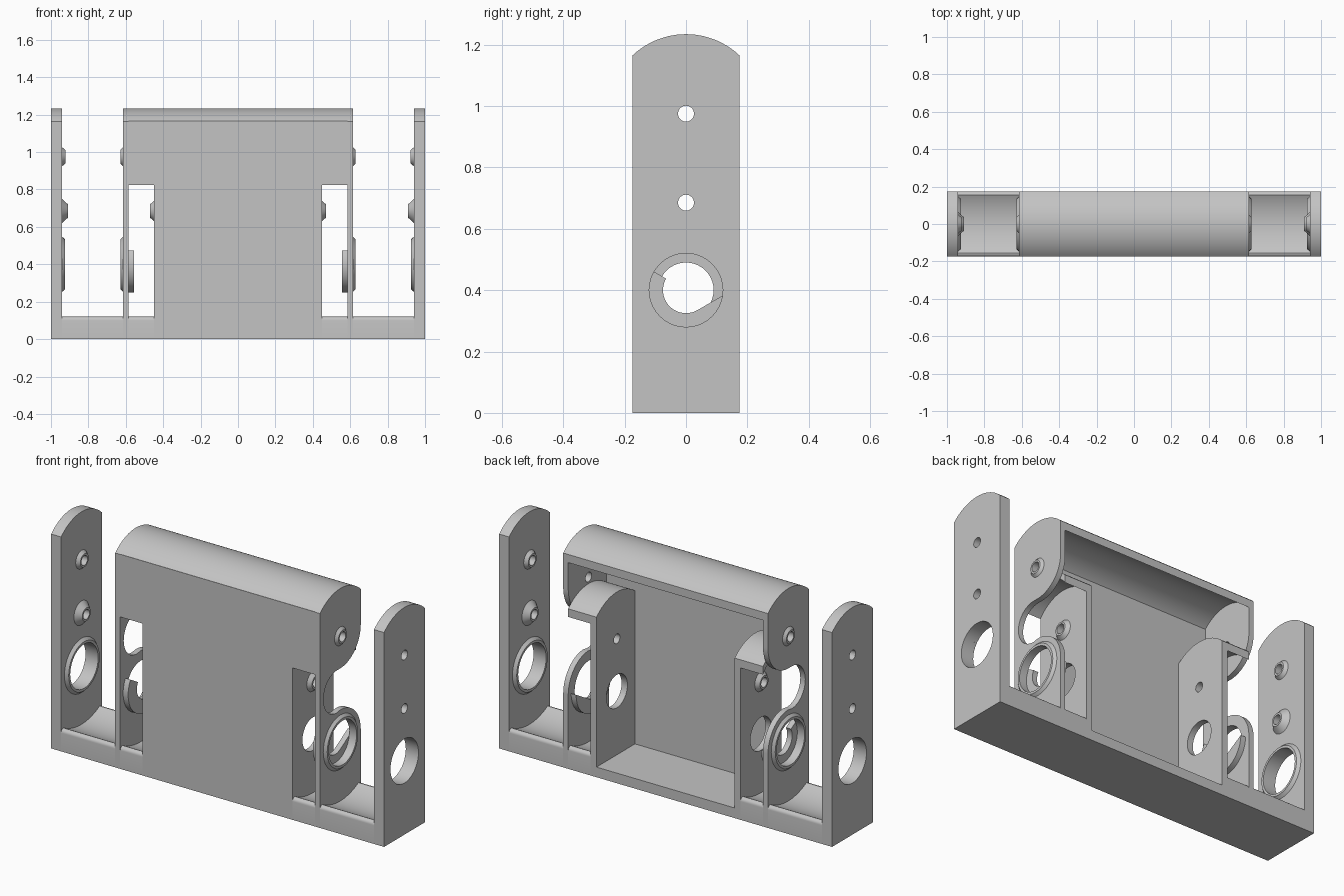
import bpy, bmesh
from math import sin, cos, pi, radians, sqrt
from mathutils import Matrix

if "Cube" in bpy.data.objects:
    bpy.data.objects.remove(bpy.data.objects["Cube"])

grey = bpy.data.materials.new("plain_grey")
grey.use_nodes = True
color = (0.55, 0.55, 0.55, 1)
grey.diffuse_color = color
grey.node_tree.nodes["Principled BSDF"].inputs["Base Color"].default_value = color

HALF = 0.175           # half depth of the whole frame
SHAFT, LOW_PIN, HIGH_PIN = 0.40, 0.685, 0.975
DOME = 0.254           # radius of the rounded plate tops
# Profile points are (y, z); local axes are turned so that extrusion runs along x
TURN = Matrix(((0, 0, 1, 0), (1, 0, 0, 0), (0, 1, 0, 0), (0, 0, 0, 1)))


def arc(cy, cz, r, start, end, n=24):
    angles = [radians(start + (end - start) * i / n) for i in range(n + 1)]
    return [(cy + r * cos(a), cz + r * sin(a)) for a in angles]


def hole(z, r):
    return arc(0, z, r, 0, 360, 40)[:-1]


def dome(z, r=DOME, flip=False):
    """Shallow arc over the full depth, from back to front."""
    pts = []
    for i in range(25):
        y = HALF - 2 * HALF * i / 24
        pts.append((y, z + sqrt(r * r - y * y)))
    return pts[::-1] if flip else pts


def finish(obj):
    obj.data.materials.clear()
    obj.data.materials.append(grey)
    bpy.ops.object.select_all(action='DESELECT')
    obj.select_set(True)
    bpy.context.view_layer.objects.active = obj
    bpy.ops.object.shade_smooth_by_angle(angle=radians(25))


def extrude(name, x0, x1, outline, holes=()):
    """Extrude a (y, z) outline with holes between two x positions."""
    curve = bpy.data.curves.new(name, 'CURVE')
    curve.dimensions = '2D'
    curve.fill_mode = 'BOTH'
    curve.extrude = abs(x1 - x0) / 2
    for pts in [outline, *holes]:
        spline = curve.splines.new('POLY')
        spline.points.add(len(pts) - 1)
        for p, (y, z) in zip(spline.points, pts):
            p.co = (y, z, 0, 1)
        spline.use_cyclic_u = True
    obj = bpy.data.objects.new(name, curve)
    bpy.context.collection.objects.link(obj)
    obj.matrix_world = Matrix.Translation(((x0 + x1) / 2, 0, 0)) @ TURN
    bpy.ops.object.select_all(action='DESELECT')
    obj.select_set(True)
    bpy.context.view_layer.objects.active = obj
    bpy.ops.object.convert(target='MESH')
    obj = bpy.context.view_layer.objects.active
    bm = bmesh.new()
    bm.from_mesh(obj.data)
    bmesh.ops.remove_doubles(bm, verts=bm.verts, dist=0.0001)
    bmesh.ops.recalc_face_normals(bm, faces=bm.faces)
    bm.to_mesh(obj.data)
    bm.free()
    finish(obj)


def box(name, x0, x1, y0, y1, z0, z1):
    extrude(name, x0, x1, [(y0, z0), (y1, z0), (y1, z1), (y0, z1)])


def boss(name, x, z, direction, height, r_base, r_top, r_hole, n=40):
    """Tapered ring standing on a plate, with its axis along x."""
    bm = bmesh.new()
    tip = x + direction * height
    loops = []
    for px, r in ((x, r_hole), (x, r_base), (tip, r_top), (tip, r_hole)):
        loops.append([bm.verts.new((px, y, z + dz)) for y, dz in arc(0, 0, r, 0, 360, n)[:-1]])
    for a, b in zip(loops, loops[1:] + loops[:1]):
        for i in range(n):
            j = (i + 1) % n
            bm.faces.new((a[i], a[j], b[j], b[i]))
    bmesh.ops.recalc_face_normals(bm, faces=bm.faces)
    mesh = bpy.data.meshes.new(name)
    bm.to_mesh(mesh)
    bm.free()
    obj = bpy.data.objects.new(name, mesh)
    bpy.context.collection.objects.link(obj)
    finish(obj)


PIN, BORE = 0.026, 0.12

# Profiles of the plates
end_profile = [(-HALF, 0), (HALF, 0)] + dome(0.98)
inner_profile = [(-HALF, 0), (HALF, 0)] + dome(LOW_PIN)
side_profile = ([(-HALF, 0), (HALF, 0)]
                + arc(0, SHAFT, HALF, 0, 90)
                + arc(-0.03, LOW_PIN, 0.115, 270, 90)
                + arc(0, HIGH_PIN, HALF, -90, 0)
                + dome(0.98))
# Base with rounded rims and a shallow trough
base_profile = ([(-HALF, 0), (HALF, 0)]
                + arc(HALF - 0.02, 0.10, 0.02, 0, 90, 6)
                + arc(0, SHAFT, 0.32, -61, -119)
                + arc(0.02 - HALF, 0.10, 0.02, 90, 180, 6))
# Open catch ring: half ring that ends in a tangent ramp
catch_profile = arc(0, SHAFT, 0.075, 150, 300) + arc(0, SHAFT, 0.15, 360, 150, 36)

# Central housing
box("housing_floor", -0.415, 0.415, -HALF, HALF, 0, 0.055)
box("front_wall_lower", -0.45, 0.45, -HALF, -HALF + 0.02, 0, 0.855)
box("front_wall_upper", -0.585, 0.585, -HALF, -HALF + 0.02, 0.855, 1.165)
extrude("housing_roof", -0.585, 0.585, dome(0.98) + dome(0.98, DOME - 0.03, True))

# Parts repeated on both sides
for side, s in (("left", 1), ("right", -1)):
    extrude(f"{side}_outer_base", s * 0.615, s * 0.94, base_profile)
    extrude(f"{side}_inner_base", s * 0.45, s * 0.585, base_profile)
    extrude(f"{side}_end_plate", s * 0.94, s, end_profile,
            [hole(HIGH_PIN, PIN), hole(LOW_PIN, PIN), hole(SHAFT, BORE)])
    extrude(f"{side}_side_plate", s * 0.585, s * 0.615, side_profile,
            [hole(HIGH_PIN, PIN), hole(SHAFT, BORE)])
    extrude(f"{side}_inner_wall", s * 0.415, s * 0.45, inner_profile,
            [hole(LOW_PIN, PIN), hole(SHAFT, 0.09)])
    extrude(f"{side}_arched_shelf", s * 0.45, s * 0.585,
            dome(LOW_PIN) + dome(LOW_PIN, DOME - 0.03, True))
    extrude(f"{side}_catch_ring", s * 0.555, s * 0.585, catch_profile)
    # Bosses around the pin holes and the shaft bores
    boss(f"{side}_end_high_boss", s * 0.94, HIGH_PIN, -s, 0.018, 0.05, 0.036, PIN)
    boss(f"{side}_end_low_boss", s * 0.94, LOW_PIN, -s, 0.03, 0.065, 0.036, PIN)
    boss(f"{side}_end_bore_rim", s * 0.94, SHAFT, -s, 0.016, 0.147, 0.133, BORE)
    boss(f"{side}_side_high_boss", s * 0.615, HIGH_PIN, s, 0.014, 0.05, 0.036, PIN)
    boss(f"{side}_side_bore_rim", s * 0.615, SHAFT, s, 0.014, 0.147, 0.133, BORE)
    boss(f"{side}_inner_low_boss", s * 0.45, LOW_PIN, s, 0.02, 0.053, 0.036, PIN)
